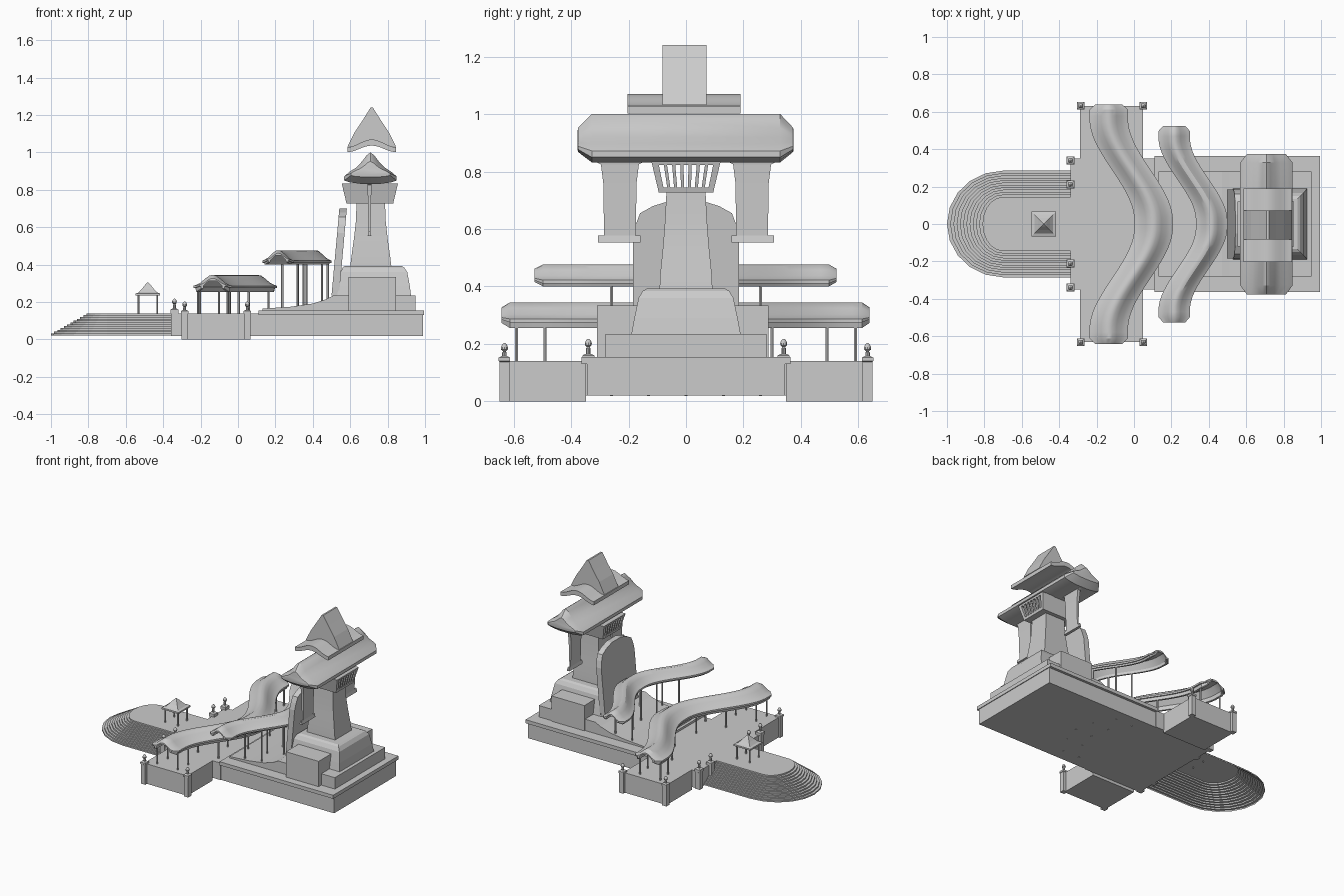
import bpy, bmesh, math

if "Cube" in bpy.data.objects:
    bpy.data.objects.remove(bpy.data.objects["Cube"])


def make(name, bm, smooth=False):
    bmesh.ops.recalc_face_normals(bm, faces=bm.faces[:])
    me = bpy.data.meshes.new(name)
    bm.to_mesh(me)
    bm.free()
    ob = bpy.data.objects.new(name, me)
    bpy.context.collection.objects.link(ob)
    if smooth:
        bpy.ops.object.select_all(action='DESELECT')
        ob.select_set(True)
        bpy.context.view_layer.objects.active = ob
        bpy.ops.object.shade_smooth_by_angle(angle=math.radians(30))
    return ob


def loft(name, rings, smooth=False, caps=(True, True)):
    bm = bmesh.new()
    rows = [[bm.verts.new(p) for p in r] for r in rings]
    n = len(rows[0])
    for a, b in zip(rows, rows[1:]):
        for i in range(n):
            j = (i + 1) % n
            bm.faces.new((a[i], a[j], b[j], b[i]))
    if caps[0]:
        bm.faces.new(rows[0])
    if caps[1]:
        bm.faces.new(rows[-1])
    return make(name, bm, smooth)


def rect(x0, x1, y0, y1, z):
    return [(x0, y0, z), (x1, y0, z), (x1, y1, z), (x0, y1, z)]


def box(name, x0, x1, y0, y1, z0, z1):
    return loft(name, [rect(x0, x1, y0, y1, z0), rect(x0, x1, y0, y1, z1)])


def extrude_y(name, pts, y0, y1, smooth=False):
    return loft(name, [[(x, y, z) for x, z in pts] for y in (y0, y1)], smooth)


def lathe(name, x, y, prof, n=10, turn=0.0, smooth=True):
    rings = [[(x + r * math.cos(turn + 2 * math.pi * k / n),
               y + r * math.sin(turn + 2 * math.pi * k / n), z) for k in range(n)]
             for r, z in prof]
    return loft(name, rings, smooth)


def mirrored(half, cx=0.0):
    """Right half of a section (top to bottom) -> closed symmetric section."""
    right = [(cx + x, z) for x, z in half]
    left = [(cx - x, z) for x, z in reversed(half) if x > 0]
    return right + left


def step(t):
    t = max(0.0, min(1.0, t))
    return t * t * (3 - 2 * t)


# main platform, side wings, rear platform with trim
box("centre_platform", -.34, .11, -.35, .35, .02, .14)
box("rear_platform", .1, .99, -.345, .345, .02, .135)
box("rear_platform_trim", .11, .995, -.363, .363, .13, .155)
for s in (-1, 1):
    box("side_wing", -.29, .047, min(s * .348, s * .63), max(s * .348, s * .63), 0, .14)

# rising terrace under the tower
extrude_y("terrace", [(.13, .15), (.13, .165), (.28, .175), (.4, .192), (.47, .215),
                      (.51, .235), (.95, .235), (.95, .15)], -.28, .28)
box("tower_side_block", .59, .845, -.31, .287, .155, .333)
loft("tower_base", [rect(.53, .925, -.19, .19, .235), rect(.54, .918, -.18, .18, .29),
                    rect(.55, .905, -.165, .165, .36), rect(.56, .888, -.15, .15, .385),
                    rect(.57, .875, -.135, .135, .393)])

# rounded leaning slab behind the tower
slab = [(.185, .235), (.185, .57), (.175, .615), (.16, .655), (.115, .68), (.05, .70)]
outline = [(y, z) for y, z in slab] + [(-y, z) for y, z in reversed(slab)]
loft("leaning_slab", [[(x + (z - .235) * .09, y, z) for y, z in outline] for x in (.5, .54)])

# flared tower shaft
loft("tower_shaft", [rect(.71 - a, .71 + a, -b, b, z) for a, b, z in
                     ((.11, .092, .39), (.104, .09, .44), (.09, .08, .54),
                      (.08, .073, .63), (.076, .068, .73))], True)


# slatted balcony
def flare(z):
    t = (z - .728) / .105
    return .125 + .025 * t, .095 + .025 * t


def ring(z):
    a, b = flare(z)
    return rect(.705 - a, .705 + a, -b, b, z)


loft("balcony_floor", [ring(.728), ring(.745)])
loft("balcony_rim", [ring(.823), ring(.835)])
for s in (-1, 1):
    rows = []
    for z in (.74, .83):
        a, b = flare(z)
        rows.append(rect(.705 - a, .705 + a, s * b, s * (b - .018), z))
    loft("balcony_side", rows)
    for k in range(8):
        f = (k / 7 - .5) * 1.7
        rows = []
        for z in (.74, .83):
            a, b = flare(z)
            x = .705 + s * a
            rows.append(rect(x, x - s * .015, f * b - .0055, f * b + .0055, z))
        loft("balcony_slat", rows)

# main tower roof with bulging hipped ends
half = [(0, 1.0), (.02, .985), (.045, .952), (.075, .92), (.11, .898), (.14, .872),
        (.14, .85), (.11, .84), (.05, .832)]
sec = mirrored(half, .708)
rings = []
for y, kx, kz in ((-.378, .6, .3), (-.376, .75, .5), (-.328, 1, 1),
                  (.328, 1, 1), (.373, .75, .5), (.375, .6, .3)):
    rings.append([(.708 + (x - .708) * kx, y, .905 + (z - .905) * kz) for x, z in sec])
loft("main_roof", rings, True)

# hanging banners with end weights
for s in (-1, 1):
    prof = [(.012, .085, .843), (.012, .08, .832), (.011, .066, .825), (.009, .058, .76),
            (.005, .055, .576)]
    loft("banner", [rect(.703 - a, .703 + a, s * .23 - b, s * .23 + b, z) for a, b, z in prof])
    loft("banner_weight", [rect(.703 - a, .703 + a, s * .232 - .074, s * .232 + .074, z)
                           for a, z in ((.01, .553), (.005, .577))])

# arched crown sheet and tall gable, resting on the roof ridge
N = 12
top, low = [], []
for k in range(N + 1):
    u = 2 * k / N - 1
    h = (1 + math.cos(math.pi * u)) / 2
    top.append((.715 + .13 * u, 1.028 + .042 * h))
    low.append((.715 + .13 * u, 1.002 + .035 * h))
extrude_y("crown_arch", top + low[::-1], -.203, .19, True)
extrude_y("crown_gable", mirrored([(.006, 1.24), (.045, 1.178), (.09, 1.11), (.13, 1.032),
                                   (.09, 1.03), (.04, 1.05)], .715), -.082, .072)


# winding gallery roofs on slim posts
def gallery(name, x_mid, x_end, y_in, y_out, length, w, z0, z_eave, z_top, posts, ground):
    def cx(y):
        return x_end + (x_mid - x_end) * step((y_out - abs(y)) / (y_out - y_in))
    h = z_top - z_eave
    half = [(0, z_top), (.18 * w, z_top - .06 * h), (.4 * w, z_top - .35 * h),
            (.65 * w, z_top - .72 * h), (.85 * w, z_top - .9 * h), (w, z_eave),
            (w, z_eave - .012), (.9 * w, z_eave - .012), (.85 * w, z0), (.7 * w, z0),
            (.68 * w, z_eave - .005), (.3 * w, z_top - .4 * h)]
    zc = (z_top + z0) / 2
    ys = [-length + .03 + (2 * length - .06) * k / 36 for k in range(37)]
    stations = [(-length, .6)] + [(y, 1) for y in ys] + [(length - .003, .6)]
    loft(name + "_roof", [[(cx(y) + x * (.25 + .75 * k if k < 1 else 1), y,
                            zc + (z - zc) * k) for x, z in mirrored(half)]
                          for y, k in stations], True)
    for y in posts:
        for s in (-1, 1):
            x = cx(y) + s * w * .77
            lathe(name + "_post", x, y, ((.006, ground), (.006, z0 + .005)), 6)


gallery("lower_gallery", .105, -.135, .02, .56, .642, .103, .255, .287, .345,
        (-.59, -.49, -.3, -.12, .12, .3, .49, .59), .13)
gallery("upper_gallery", .415, .215, .02, .46, .527, .084, .4, .422, .477,
        (-.26, -.13, 0, .13, .26), .018)


# rounded stepped apron, open underneath
def apron(x_tip, hw, z):
    xs = -.70
    arc = [(xs - (xs - x_tip) * math.sin(math.pi * k / 10),
            hw * math.cos(math.pi * k / 10), z) for k in range(11)]
    return [(-.34, hw, z)] + arc + [(-.34, -hw, z)]


rings, steps = [], 12
for i in range(steps):
    t = i / (steps - 1)
    args = (-1 + .19 * t, .285 - .14 * t)
    for z in (.022 + .118 * i / steps, .022 + .118 * (i + 1) / steps):
        rings.append(apron(*args, z))
loft("apron_steps", rings, False, (False, True))

# small open pavilion on the apron
for sx in (-1, 1):
    for sy in (-1, 1):
        lathe("pavilion_post", -.482 + sx * .05, sy * .05, ((.005, .135), (.005, .24)), 8)
r2 = math.sqrt(2)
lathe("pavilion_roof", -.482, 0, [(a * r2, z) for a, z in (
    (.066, .235), (.066, .246), (.05, .251), (.032, .27), (.014, .293), (.002, .305))],
    4, math.pi / 4, False)

# lamp posts at the platform corners
for x, y, b, z0, r in ((-.285, .632, 0, 0, .017), (.05, .632, 0, 0, .017),
                       (-.34, .34, .015, .02, .018), (-.34, .212, .015, .02, .018)):
    for s in (-1, 1):
        lathe("corner_post", x, s * y, [(a * r2, z) for a, z in (
            (r, z0), (r, .138), (r + .003, .14), (r + .003, .152 + b / 2),
            (r * .6, .158 + b / 2))], 4, math.pi / 4, False)
        c = .188 + b
        lathe("lamp", x, s * y, ((.008, .15), (.008, c - .018), (.005, c - .014), (.012, c - .008),
                                 (.013, c), (.009, c + .009), (.003, c + .015)))
